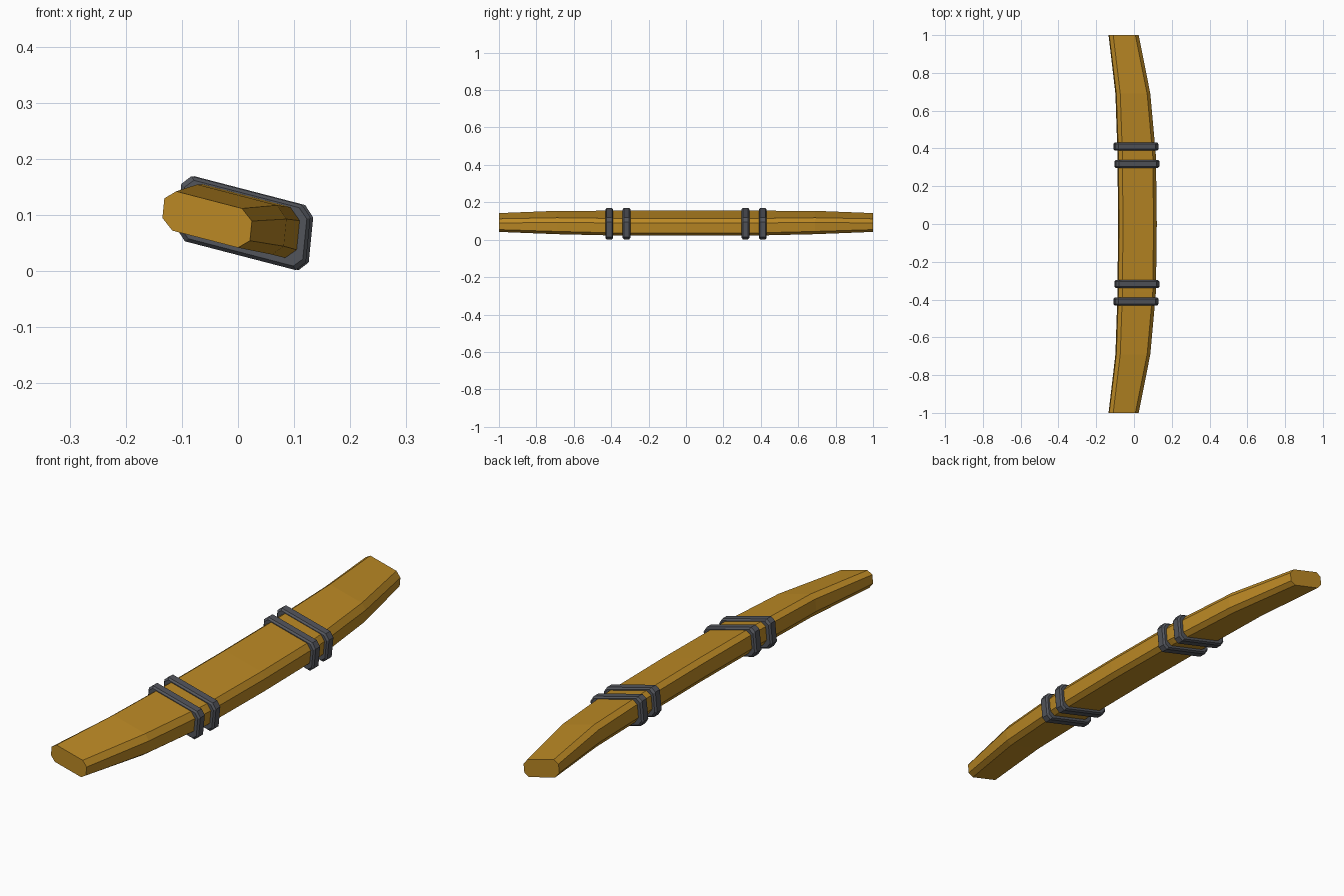
import bpy, bmesh

cube = bpy.data.objects.get("Cube")
if cube:
    bpy.data.objects.remove(cube, do_unlink=True)


def material(name, rgb):
    m = bpy.data.materials.new(name)
    m.use_nodes = True
    m.diffuse_color = (*rgb, 1)
    m.node_tree.nodes["Principled BSDF"].inputs["Base Color"].default_value = (*rgb, 1)
    return m


wood = material("golden wood", (0.50, 0.25, 0.018))
iron = material("dark iron", (0.085, 0.09, 0.105))


def octagon(y, cx, cz, hw, hh, fa, fb):
    """Leaning octagon: half width/height, and the flat share of each side."""
    corners = [(fa, 1), (1, fb), (1, -fb), (fa, -1),
               (-fa, -1), (-1, -fb), (-1, fb), (-fa, 1)]
    return [(cx + a * hw + 0.1 * b * hh, y, cz - 0.26 * a * hw + b * hh)
            for a, b in corners]


def loft(name, sections, mat):
    """Skin a row of sections and cap both ends."""
    bm = bmesh.new()
    rings = [[bm.verts.new(p) for p in s] for s in sections]
    for r, s in zip(rings, rings[1:]):
        for i in range(8):
            j = (i + 1) % 8
            bm.faces.new((r[i], r[j], s[j], s[i]))
    bm.faces.new(rings[0])
    bm.faces.new(rings[-1])
    bmesh.ops.recalc_face_normals(bm, faces=bm.faces)
    mesh = bpy.data.meshes.new(name)
    bm.to_mesh(mesh)
    bm.free()
    mesh.materials.append(mat)
    ob = bpy.data.objects.new(name, mesh)
    bpy.context.collection.objects.link(ob)
    return ob


# Bowed beam, tapering to both ends: y, cx, cz, half width, half height, flats
half = [
    (1.0, -0.055, 0.092, 0.078, 0.035, 0.75, 0.5),
    (0.69, -0.006, 0.092, 0.09, 0.044, 0.79, 0.55),
    (0.36, 0.0145, 0.0885, 0.099, 0.0457, 0.81, 0.58),
]
middle = (0, 0.018, 0.0885, 0.1, 0.0457, 0.81, 0.58)
rows = [(-s[0], *s[1:]) for s in half] + [middle] + half[::-1]
loft("curved_beam", [octagon(*r) for r in rows], wood)

# Two pairs of iron bands with bevelled rims
for side, end in ((-1, "front"), (1, "back")):
    for y, cx, place in ((0.41, 0.010, "outer"), (0.318, 0.015, "inner")):
        rim = [(-0.021, 0.006), (-0.014, 0), (0.014, 0), (0.021, 0.006)]
        loft(f"{end}_{place}_band",
             [octagon(side * y + dy, cx, 0.0855, 0.115 - cut, 0.058 - cut, 0.86, 0.69)
              for dy, cut in rim], iron)
